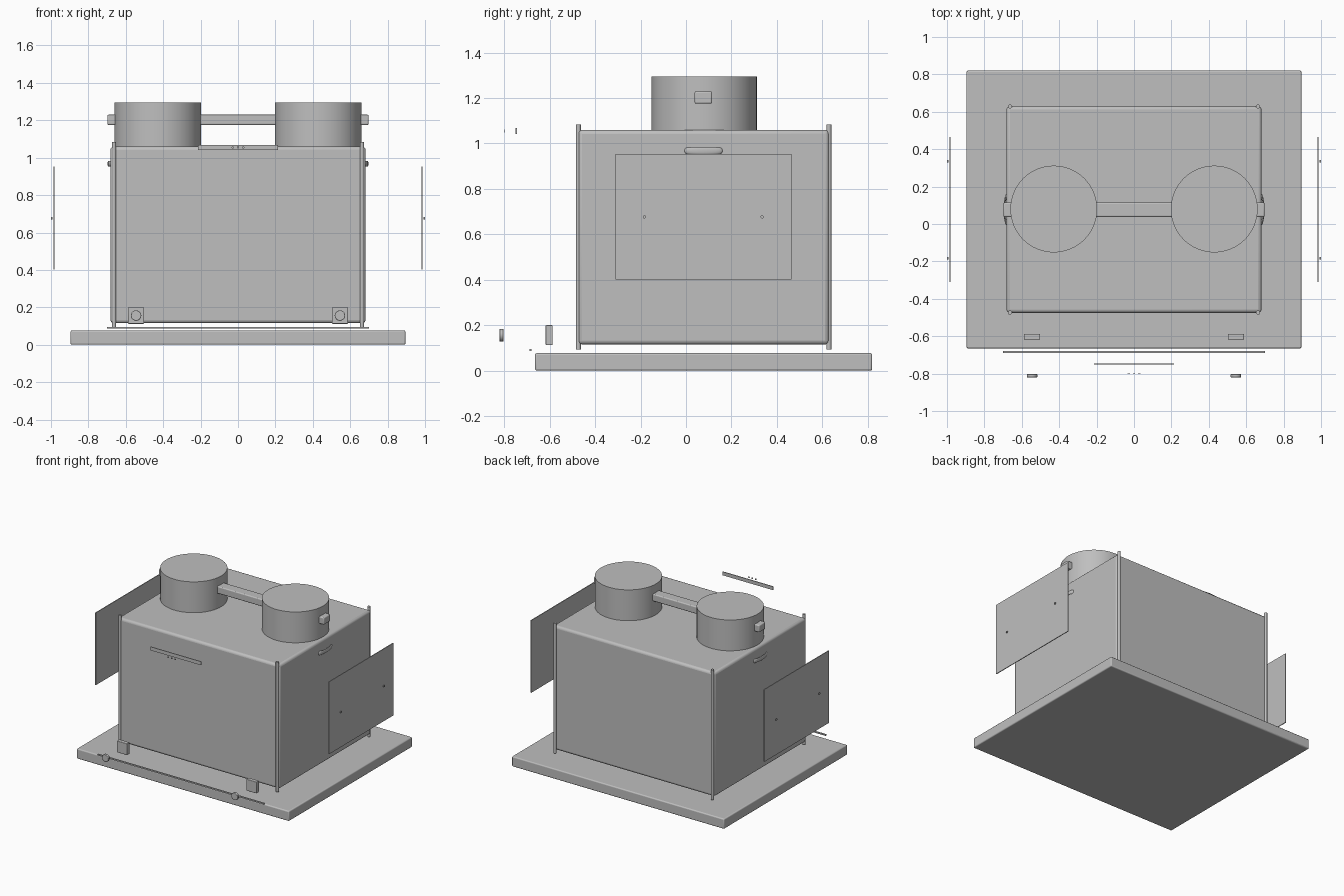
import bpy
import math

if "Cube" in bpy.data.objects:
    bpy.data.objects.remove(bpy.data.objects["Cube"])

grey = bpy.data.materials.new("plain_grey")
grey.diffuse_color = (0.52, 0.52, 0.52, 1)
grey.use_nodes = True
grey.node_tree.nodes["Principled BSDF"].inputs["Base Color"].default_value = grey.diffuse_color


def finish(ob, name, bevel=0.0, segments=3):
    ob.name = name
    ob.data.materials.append(grey)
    if bevel:
        mod = ob.modifiers.new("bevel", 'BEVEL')
        mod.width = bevel
        mod.segments = segments
    bpy.ops.object.shade_smooth_by_angle(angle=math.radians(35))
    return ob


def box(name, x, y, z, bevel=0.0):
    """Box from (min, max) pairs on each axis."""
    bpy.ops.mesh.primitive_cube_add(
        size=1, location=[(a + b) / 2 for a, b in (x, y, z)])
    ob = bpy.context.object
    ob.scale = [b - a for a, b in (x, y, z)]
    bpy.ops.object.transform_apply(location=False, rotation=False, scale=True)
    return finish(ob, name, bevel)


def cylinder(name, loc, radius, depth, axis='Z', sides=24, bevel=0.0):
    turn = {'X': (0, math.pi / 2, 0), 'Y': (math.pi / 2, 0, 0), 'Z': (0, 0, 0)}
    bpy.ops.mesh.primitive_cylinder_add(
        vertices=sides, radius=radius, depth=depth, location=loc,
        rotation=turn[axis])
    return finish(bpy.context.object, name, bevel, 2)


# Ground slab and main housing
box("base_slab", (-0.895, 0.895), (-0.665, 0.82), (0, 0.077), 0.008)
box("main_housing", (-0.682, 0.682), (-0.475, 0.63), (0.115, 1.06), 0.018)

# Bar that links the two drums and sticks out at both ends
box("drum_link_bar", (-0.698, 0.698), (0.038, 0.115), (1.175, 1.23), 0.007)

for side, s in (("left", -1), ("right", 1)):
    # Roof drum
    cylinder(side + "_drum", (s * 0.429, 0.08, 1.176), 0.232, 0.238, sides=64)

    # Corner rods
    for end, y in (("front", -0.474), ("back", 0.629)):
        cylinder(f"{end}_{side}_corner_rod", (s * 0.663, y, 0.588),
                 0.011, 0.99, sides=16)

    # Flattened ring handle on the side wall
    bpy.ops.mesh.primitive_torus_add(
        location=(s * 0.68, 0.077, 0.968), major_radius=0.07,
        minor_radius=0.015, major_segments=32, minor_segments=12)
    ring = bpy.context.object
    ring.scale = (0.2, 1, 1)
    bpy.ops.object.transform_apply(location=False, rotation=False, scale=True)
    finish(ring, side + "_handle")

    # Detached side panel with two screws
    box(side + "_panel", sorted((s * 0.98, s * 0.986)),
        (-0.311, 0.464), (0.402, 0.953))
    for end, y in (("front", -0.183), ("back", 0.335)):
        cylinder(f"{end}_{side}_panel_screw", (s * 0.9965, y, 0.677),
                 0.007, 0.007, 'X', 12)

    # Front mounting block and its round knob
    box(side + "_front_block", sorted((s * 0.502, s * 0.588)),
        (-0.618, -0.587), (0.112, 0.2), 0.004)
    cylinder(side + "_front_knob", (s * 0.545, -0.812, 0.156),
             0.028, 0.018, 'Y', 32, 0.003)

# Thin strip along the front
box("front_strip", (-0.7, 0.7), (-0.69, -0.68), (0.086, 0.096))

# Indicator plate and its three small buttons
box("indicator_plate", (-0.213, 0.213), (-0.751, -0.745), (1.041, 1.068))
for i in (-1, 0, 1):
    cylinder(f"indicator_button_{i + 2}", (i * 0.028, -0.798, 1.055),
             0.006, 0.004, 'Y', 16)
